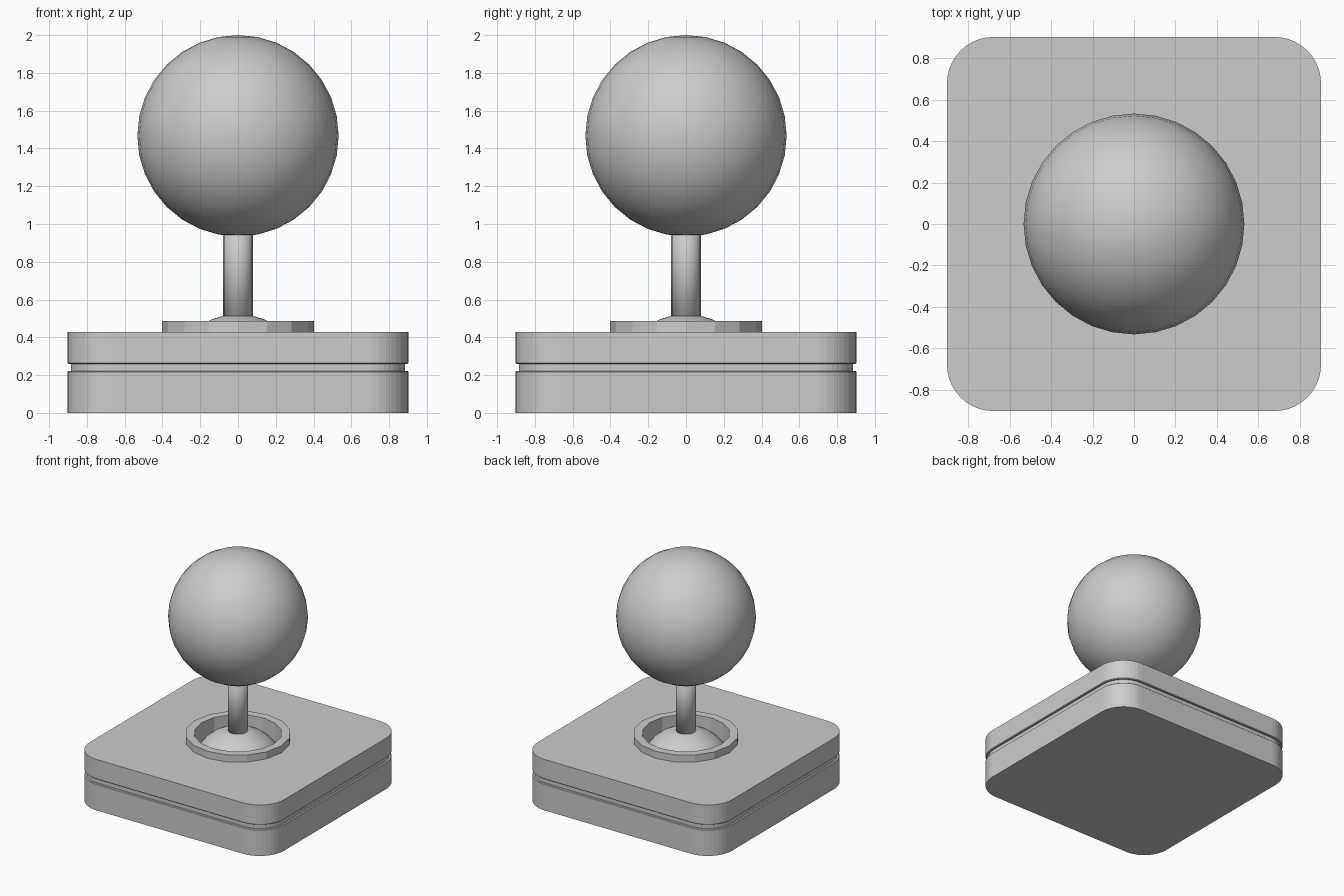
import bpy
import bmesh
from math import sin, cos, pi, tau

if "Cube" in bpy.data.objects:
    bpy.data.objects.remove(bpy.data.objects["Cube"], do_unlink=True)

grey = bpy.data.materials.new("plain grey")
grey.use_nodes = True
grey.diffuse_color = (0.605, 0.605, 0.605, 1)
grey.node_tree.nodes["Principled BSDF"].inputs["Base Color"].default_value = grey.diffuse_color


def finish(name, bm, smooth=False):
    bmesh.ops.recalc_face_normals(bm, faces=bm.faces)
    mesh = bpy.data.meshes.new(name)
    bm.to_mesh(mesh)
    bm.free()
    mesh.materials.append(grey)
    for poly in mesh.polygons:
        poly.use_smooth = smooth
    obj = bpy.data.objects.new(name, mesh)
    bpy.context.collection.objects.link(obj)
    return obj


def circle(r, z, n):
    return [(r * cos(tau * i / n), r * sin(tau * i / n), z) for i in range(n)]


def rounded_square(half, radius, z, steps=10):
    points = []
    for k, (sx, sy) in enumerate([(1, 1), (-1, 1), (-1, -1), (1, -1)]):
        for i in range(steps + 1):
            a = pi / 2 * (k + i / steps)
            points.append((sx * (half - radius) + radius * cos(a),
                           sy * (half - radius) + radius * sin(a), z))
    return points


def loft(name, loops, closed=False, smooth=False):
    """Skin a stack of loops; cap the ends, or join them when closed."""
    bm = bmesh.new()
    rows = [[bm.verts.new(p) for p in loop] for loop in loops]
    n = len(rows[0])
    pairs = list(zip(rows, rows[1:]))
    if closed:
        pairs.append((rows[-1], rows[0]))
    else:
        bm.faces.new(rows[0])
        bm.faces.new(rows[-1])
    for a, b in pairs:
        for i in range(n):
            j = (i + 1) % n
            bm.faces.new((a[i], a[j], b[j], b[i]))
    return finish(name, bm, smooth)


def ball(name, radius, z, floor=0):
    """Smooth ball, with anything below the floor height sliced away."""
    bm = bmesh.new()
    bmesh.ops.create_uvsphere(bm, u_segments=32, v_segments=16, radius=radius)
    bmesh.ops.translate(bm, verts=bm.verts, vec=(0, 0, z))
    bmesh.ops.bisect_plane(bm, geom=bm.verts[:] + bm.edges[:] + bm.faces[:],
                           plane_co=(0, 0, floor), plane_no=(0, 0, 1), clear_inner=True)
    return finish(name, bm, True)


# Base: rounded square block with a chamfered groove around it (height, inset)
profile = [(0, 0), (0.217, 0), (0.222, 0.006), (0.222, 0.018),
           (0.26, 0.018), (0.26, 0.006), (0.265, 0), (0.428, 0)]
base = loft("base", [rounded_square(0.903 - d, 0.225 - d, z) for z, d in profile])

# Socket cut into the top of the base
SIDES = 16
cutter = loft("socket_cutter", [circle(0.335, z, SIDES) for z in (0.24, 0.6)])
cutter.hide_render = True
mod = base.modifiers.new("socket", "BOOLEAN")
mod.operation = "DIFFERENCE"
mod.solver = "EXACT"
mod.object = cutter
bpy.context.view_layer.objects.active = base
bpy.ops.object.modifier_apply(modifier=mod.name)
bpy.data.objects.remove(cutter, do_unlink=True)

# Faceted collar around the socket
loft("collar", [circle(r, z, SIDES) for r, z in
                [(0.402, 0.428), (0.402, 0.487), (0.335, 0.487), (0.335, 0.428)]], closed=True)

# Pivot dome seated in the socket, shaft and round knob
ball("pivot_dome", 0.365, 0.158, floor=0.25)
loft("shaft", [circle(0.079, z, SIDES) for z in (0.45, 1.1)], smooth=True)
ball("knob", 0.533, 1.467)
